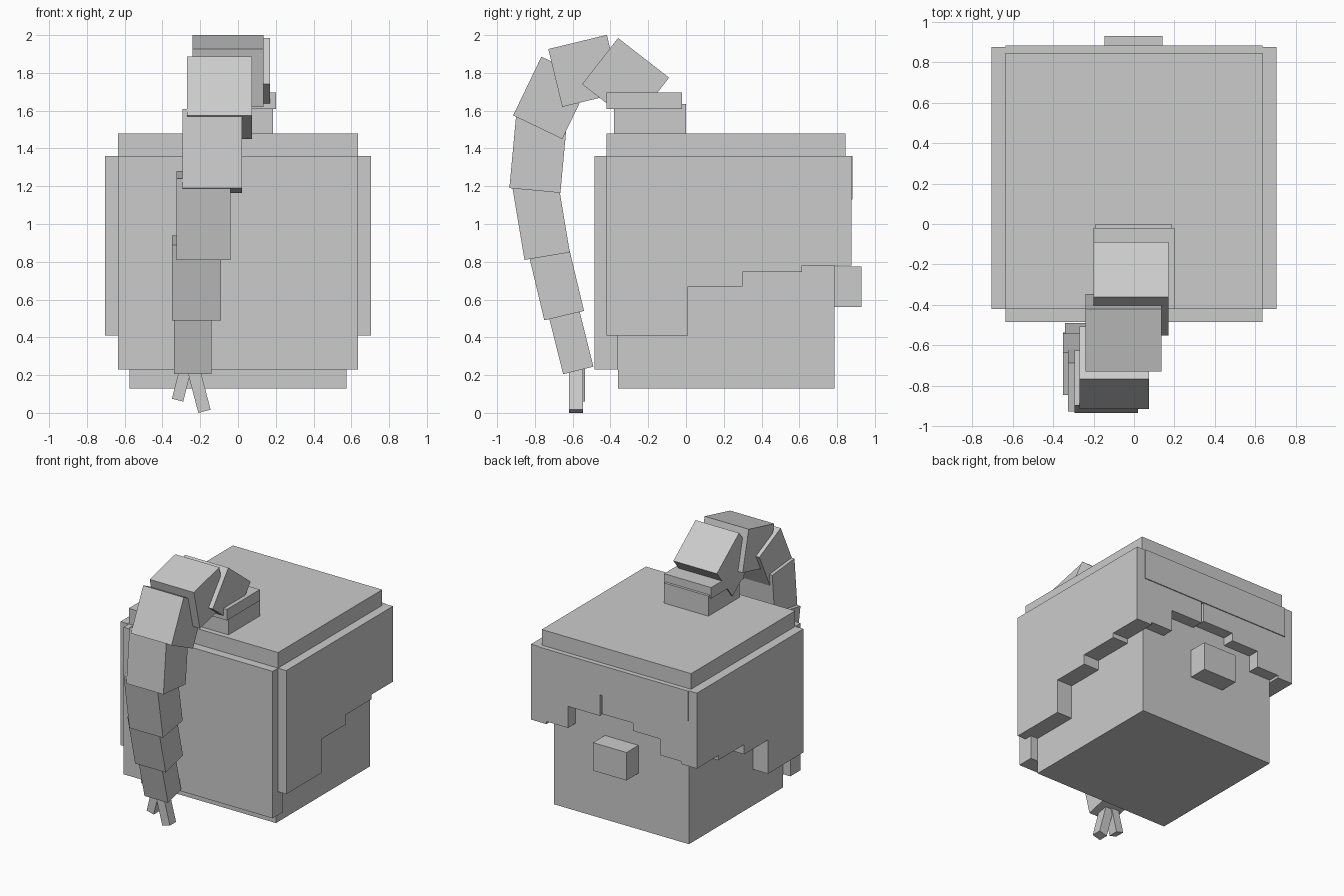
import bpy, bmesh
from mathutils import Vector

if "Cube" in bpy.data.objects:
    bpy.data.objects.remove(bpy.data.objects["Cube"])

grey = bpy.data.materials.new("plain grey")
grey.diffuse_color = (0.6, 0.6, 0.6, 1)
grey.use_nodes = True
grey.node_tree.nodes["Principled BSDF"].inputs["Base Color"].default_value = grey.diffuse_color


def prism(name, profile, axis, lo, hi):
    """Extrude a 2D outline along x (outline in y,z) or y (outline in x,z)."""
    bm = bmesh.new()
    def place(p, d):
        return (d, p[0], p[1]) if axis == "x" else (p[0], d, p[1])
    face = bm.faces.new([bm.verts.new(place(p, lo)) for p in profile])
    ext = bmesh.ops.extrude_face_region(bm, geom=[face])
    moved = [v for v in ext["geom"] if isinstance(v, bmesh.types.BMVert)]
    shift = Vector((hi - lo, 0, 0)) if axis == "x" else Vector((0, hi - lo, 0))
    bmesh.ops.translate(bm, verts=moved, vec=shift)
    bmesh.ops.recalc_face_normals(bm, faces=bm.faces)
    mesh = bpy.data.meshes.new(name)
    bm.to_mesh(mesh)
    bm.free()
    mesh.materials.append(grey)
    obj = bpy.data.objects.new(name, mesh)
    bpy.context.collection.objects.link(obj)
    return obj


def box(name, x, y, z):
    return prism(name, [(y[0], z[0]), (y[1], z[0]), (y[1], z[1]), (y[0], z[1])], "x", *x)


def tilted(name, a, b, length, axis, lo, hi):
    """Box whose bottom edge runs a to b and which rises by length at right angles."""
    a, b = Vector(a), Vector(b)
    d = (b - a).normalized()
    up = Vector((-d.y, d.x)) * length
    return prism(name, [a, b, b + up, a + up], axis, lo, hi)


# Head and nose
box("head", (-0.575, 0.575), (-0.36, 0.785), (0.13, 1.36))
box("nose", (-0.145, 0.14), (0.78, 0.93), (0.56, 0.775))

# Hair shell: crown, rear panel, stepped side panels
box("hair_crown", (-0.635, 0.635), (-0.42, 0.845), (1.34, 1.48))
box("hair_rear", (-0.635, 0.635), (-0.485, -0.36), (0.23, 1.36))
side = [(-0.42, 0.41), (0.01, 0.41), (0.01, 0.67), (0.30, 0.67), (0.30, 0.745),
        (0.615, 0.745), (0.615, 0.78), (0.875, 0.78), (0.875, 1.36), (-0.42, 1.36)]
for s, label in ((1, "right"), (-1, "left")):
    prism("hair_side_" + label, side, "x", s * 0.575, s * 0.705)

# Stepped fringe with a narrow parting, and the band above it
fringe = [(0.575, 1.36), (0.575, 0.80), (0.39, 0.80), (0.39, 0.965), (0.12, 0.965),
          (0.12, 1.13), (0.10, 1.13), (0.10, 0.985), (-0.16, 0.985), (-0.16, 0.925),
          (-0.39, 0.925), (-0.39, 0.80), (-0.575, 0.80), (-0.575, 1.36)]
prism("fringe", fringe, "y", 0.785, 0.875)
box("fringe_band", (-0.635, 0.635), (0.87, 0.882), (1.13, 1.36))

# Ponytail base and tie
box("ponytail_base", (-0.19, 0.185), (-0.38, 0.0), (1.46, 1.635))
box("ponytail_tie", (-0.2, 0.2), (-0.42, -0.02), (1.61, 1.695))

# Ponytail segments: bottom edge in (y, z), length, x range
segments = [
    ((-0.55, 1.74), (-0.28, 1.53), 0.31, -0.20, 0.17),
    ((-0.655, 1.62), (-0.345, 1.695), 0.315, -0.24, 0.135),
    ((-0.915, 1.575), (-0.655, 1.45), 0.345, -0.27, 0.075),
    ((-0.935, 1.19), (-0.665, 1.165), 0.42, -0.295, 0.02),
    ((-0.855, 0.81), (-0.615, 0.85), 0.436, -0.325, -0.04),
    ((-0.75, 0.49), (-0.54, 0.54), 0.41, -0.35, -0.09),
    ((-0.65, 0.205), (-0.49, 0.245), 0.38, -0.34, -0.14),
]
for i, (a, b, length, lo, hi) in enumerate(segments, 1):
    tilted("ponytail_segment_%d" % i, a, b, length, "x", lo, hi)

# Loose strands at the end
tilted("strand_left", (-0.35, 0.075), (-0.29, 0.06), 0.22, "y", -0.61, -0.535)
tilted("strand_right", (-0.21, 0.0), (-0.145, 0.017), 0.26, "y", -0.62, -0.545)
